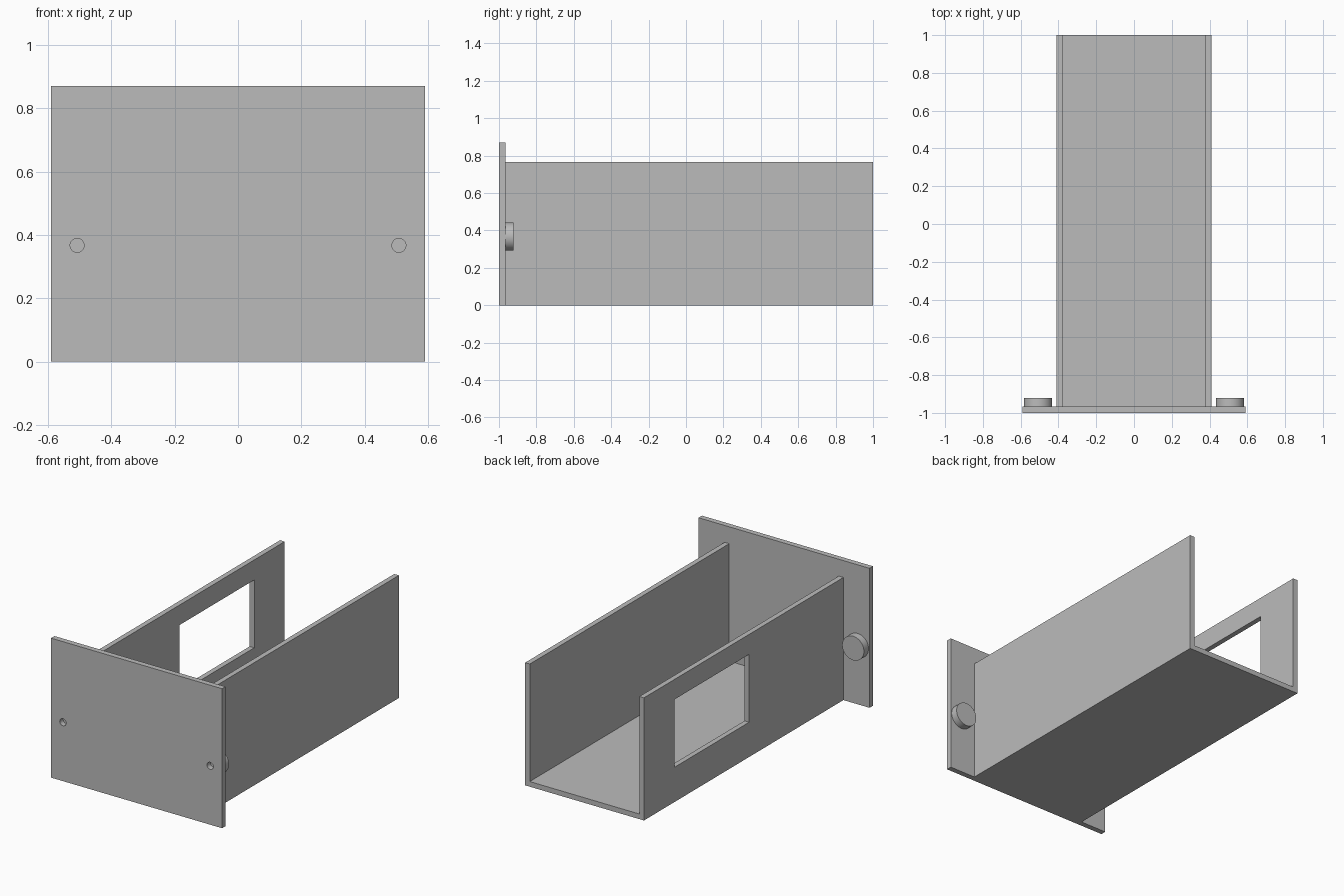
import bpy, bmesh, math
from mathutils import Matrix

if "Cube" in bpy.data.objects:
    bpy.data.objects.remove(bpy.data.objects["Cube"])

grey = bpy.data.materials.new("plain grey")
grey.diffuse_color = (0.5, 0.5, 0.5, 1)
grey.use_nodes = True
grey.node_tree.nodes["Principled BSDF"].inputs["Base Color"].default_value = grey.diffuse_color


def finish(name, bm, smooth=False):
    bmesh.ops.recalc_face_normals(bm, faces=bm.faces)
    mesh = bpy.data.meshes.new(name)
    bm.to_mesh(mesh)
    bm.free()
    obj = bpy.data.objects.new(name, mesh)
    bpy.context.collection.objects.link(obj)
    mesh.materials.append(grey)
    if smooth:
        smooth_by_angle(obj)
    return obj


def smooth_by_angle(obj):
    bpy.ops.object.select_all(action='DESELECT')
    obj.select_set(True)
    bpy.context.view_layer.objects.active = obj
    bpy.ops.object.shade_smooth_by_angle(angle=math.radians(30))


def box(name, x0, x1, y0, y1, z0, z1):
    bm = bmesh.new()
    m = Matrix.Translation(((x0 + x1) / 2, (y0 + y1) / 2, (z0 + z1) / 2))
    bmesh.ops.create_cube(bm, size=1, matrix=m @ Matrix.Diagonal((x1 - x0, y1 - y0, z1 - z0, 1)))
    return finish(name, bm)


def cylinder(name, x, z, r, y0, y1):
    bm = bmesh.new()
    m = Matrix.Translation((x, (y0 + y1) / 2, z)) @ Matrix.Rotation(math.pi / 2, 4, 'X')
    bmesh.ops.create_cone(bm, cap_ends=True, segments=48, radius1=r, radius2=r, depth=y1 - y0, matrix=m)
    return finish(name, bm, smooth=True)


def cut(obj, cutter):
    # apply the cut, then drop the cutter
    mod = obj.modifiers.new("cut", 'BOOLEAN')
    mod.operation = 'DIFFERENCE'
    mod.solver = 'EXACT'
    mod.object = cutter
    bpy.ops.object.select_all(action='DESELECT')
    obj.select_set(True)
    bpy.context.view_layer.objects.active = obj
    bpy.ops.object.modifier_apply(modifier=mod.name)
    bpy.data.objects.remove(cutter)


# sizes
W, H, T = 0.41, 0.765, 0.032
FRONT, PLATE_BACK = -1.0, -0.966
KNOB_X, KNOB_Z = 0.508, 0.367

# open channel: U profile extruded along y
profile = [(-W, 0), (W, 0), (W, H), (W - T, H), (W - T, T), (-W + T, T), (-W + T, H), (-W, H)]
bm = bmesh.new()
face = bm.faces.new([bm.verts.new((x, PLATE_BACK, z)) for x, z in profile])
ext = bmesh.ops.extrude_face_region(bm, geom=[face])
bmesh.ops.translate(bm, vec=(0, 1 - PLATE_BACK, 0),
                    verts=[v for v in ext["geom"] if isinstance(v, bmesh.types.BMVert)])
channel = finish("channel", bm)

# window in the left wall
cut(channel, box("window_cutter", -W - 0.1, -W + T + 0.1, -0.037, 0.70, 0.217, 0.64))

# front plate with two small holes, each backed by a round boss
plate = box("front_plate", -0.59, 0.59, FRONT, PLATE_BACK, 0, 0.87)
for side, label in ((-1, "left"), (1, "right")):
    cut(plate, cylinder("hole_cutter", side * KNOB_X, KNOB_Z, 0.022, FRONT - 0.1, PLATE_BACK + 0.1))
    cylinder(label + "_boss", side * KNOB_X, KNOB_Z, 0.075, PLATE_BACK, -0.921)
smooth_by_angle(plate)
